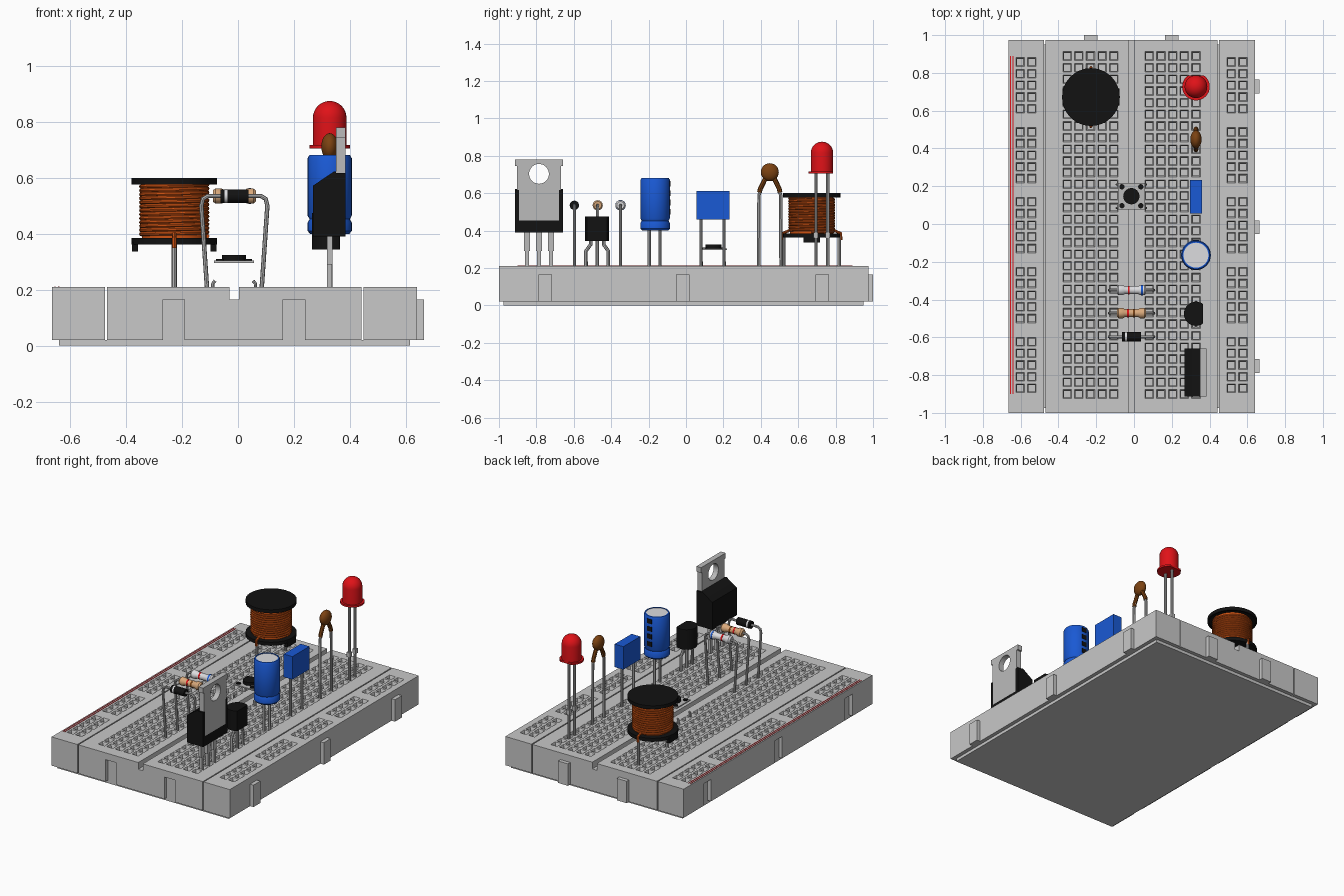
import bpy, bmesh, math
from mathutils import Matrix, Vector

cube = bpy.data.objects.get("Cube")
if cube:
    bpy.data.objects.remove(cube, do_unlink=True)


def material(name, r, g, b):
    m = bpy.data.materials.new(name)
    m.use_nodes = True
    m.diffuse_color = (r, g, b, 1)
    m.node_tree.nodes["Principled BSDF"].inputs["Base Color"].default_value = (r, g, b, 1)
    return m


GREY = material("board_grey", .58, .58, .58)
METAL = material("metal_grey", .5, .5, .5)
BLACK = material("black", .006, .006, .006)
ORANGE = material("copper_orange", .62, .085, .006)
RED = material("red", .74, .006, .009)
BLUE = material("blue", .01, .1, .66)
BROWN = material("brown", .2, .055, .006)
TAN = material("tan", .7, .4, .2)
WHITE = material("white", .72, .72, .74)
made = []


def finish(name, bm, mat):
    bmesh.ops.recalc_face_normals(bm, faces=bm.faces)
    me = bpy.data.meshes.new(name)
    bm.to_mesh(me)
    bm.free()
    me.materials.append(mat)
    ob = bpy.data.objects.new(name, me)
    bpy.context.collection.objects.link(ob)
    made.append(ob)
    return ob


def prism(name, mat, pts, axis, a, b):
    """Outline in (x, z) pushed along y, or in (y, z) pushed along x."""
    place = (lambda u, v: (u, a, v)) if axis == "y" else (lambda u, v: (a, u, v))
    bm = bmesh.new()
    face = bm.faces.new([bm.verts.new(place(u, v)) for u, v in pts])
    ext = bmesh.ops.extrude_face_region(bm, geom=[face], use_keep_orig=True)
    move = Vector((0, b - a, 0) if axis == "y" else (b - a, 0, 0))
    bmesh.ops.translate(bm, vec=move, verts=[g for g in ext["geom"] if isinstance(g, bmesh.types.BMVert)])
    return finish(name, bm, mat)


def box(name, mat, x0, x1, y0, y1, z0, z1):
    return prism(name, mat, [(x0, z0), (x1, z0), (x1, z1), (x0, z1)], "y", y0, y1)


def lathe(name, mat, profile, loc, along_x=False, flat=None):
    """Spin (radius, height) points; flat = (axis, limit) shaves one side."""
    bm = bmesh.new()
    vs = [bm.verts.new((r, 0, h)) for r, h in profile]
    es = [bm.edges.new(p) for p in zip(vs, vs[1:])]
    bmesh.ops.spin(bm, geom=vs + es, cent=(0, 0, 0), axis=(0, 0, 1), angle=math.tau, steps=32)
    bmesh.ops.remove_doubles(bm, verts=bm.verts, dist=1e-5)
    if flat:
        for v in bm.verts:
            v.co[flat[0]] = min(v.co[flat[0]], flat[1])
    if along_x:
        bm.transform(Matrix.Rotation(math.pi / 2, 4, "Y"))
    bm.transform(Matrix.Translation(loc))
    return finish(name, bm, mat)


def drum(name, mat, r, h0, h1, loc, along_x=False, flat=None):
    return lathe(name, mat, [(0, h0), (r, h0), (r, h1), (0, h1)], loc, along_x, flat)


def tube(name, mat, pts, r):
    cu = bpy.data.curves.new(name, "CURVE")
    cu.dimensions = "3D"
    cu.bevel_depth, cu.bevel_resolution, cu.use_fill_caps = r, 2, True
    sp = cu.splines.new("POLY")
    sp.points.add(len(pts) - 1)
    for p, co in zip(sp.points, pts):
        p.co = (*co, 1)
    cu.materials.append(mat)
    ob = bpy.data.objects.new(name, cu)
    bpy.context.collection.objects.link(ob)
    bpy.ops.object.select_all(action="DESELECT")
    ob.select_set(True)
    bpy.context.view_layer.objects.active = ob
    bpy.ops.object.convert(target="MESH")
    made.append(bpy.context.view_layer.objects.active)


def cut(ob, cutter):
    cutter.hide_render = True
    mod = ob.modifiers.new("cut", "BOOLEAN")
    mod.operation, mod.solver, mod.object = "DIFFERENCE", "EXACT", cutter
    bpy.context.view_layer.objects.active = ob
    bpy.ops.object.modifier_apply(modifier=mod.name)
    made.remove(cutter)
    bpy.data.objects.remove(cutter, do_unlink=True)


# Board: panels with a grid of funnel-shaped square holes
PITCH, FRONT, BACK, LEFT, RIGHT = .0617, -1, .975, -.665, .64
LOW, NOTCH, TOP = .02, .165, .21
rows = [-.9 + PITCH * i for i in range(30)]
rail_rows = [-.87 + PITCH * (6 * g + i) for g in range(5) for i in range(5)]


def panel(name, x0, x1, cols, lines):
    xs = [x0] + [c + s for c in cols for s in (-.023, .023)] + [x1]
    ys = [FRONT] + [c + s for c in lines for s in (-.023, .023)] + [BACK]
    bm = bmesh.new()
    grid = [[bm.verts.new((x, y, TOP)) for y in ys] for x in xs]
    holes = []
    for i in range(len(xs) - 1):
        for j in range(len(ys) - 1):
            f = bm.faces.new((grid[i][j], grid[i + 1][j], grid[i + 1][j + 1], grid[i][j + 1]))
            if i % 2 and j % 2:
                holes.append(f)
    ext = bmesh.ops.extrude_edge_only(bm, edges=[e for e in bm.edges if e.is_boundary])
    for v in ext["geom"]:
        if isinstance(v, bmesh.types.BMVert):
            v.co.z = LOW
    bmesh.ops.edgeloop_fill(bm, edges=[e for e in bm.edges if e.is_boundary])
    bmesh.ops.recalc_face_normals(bm, faces=bm.faces)
    bmesh.ops.inset_individual(bm, faces=holes, thickness=.009, depth=-.015)
    bmesh.ops.inset_individual(bm, faces=holes, thickness=0, depth=-.08)
    return finish(name, bm, GREY)


def columns(first, n):
    return [first + PITCH * i for i in range(n)]


left_rail = panel("left_rail", LEFT, -.476, columns(-.603, 2), rail_rows)
left_half = panel("left_half", -.469, -.03, columns(-.354, 5), rows)
right_half = panel("right_half", .003, .442, columns(.081, 5), rows)
panel("right_rail", .449, RIGHT, columns(.515, 2), rail_rows)
box("centre_channel", GREY, -.03, .003, FRONT, BACK, LOW, NOTCH)
box("base_plate", GREY, -.64, .615, -.975, .95, 0, LOW)

# Interlocking tabs and matching notches
for half, x in ((left_half, -.23), (right_half, .2)):
    cut(half, box("notch", GREY, x - .039, x + .039, FRONT - .1, FRONT + .025, 0, NOTCH))
    box("back_tab", GREY, x - .036, x + .036, BACK, BACK + .025, LOW, NOTCH)
for y in (-.752, -.017, .728):
    cut(left_rail, box("notch", GREY, LEFT - .1, LEFT + .025, y - .039, y + .039, 0, NOTCH))
    box("side_tab", GREY, RIGHT, RIGHT + .025, y - .036, y + .036, LOW, NOTCH)
for x in (-.654, -.641):
    box("rail_line", RED, x - .002, x + .002, -.9, .89, TOP, TOP + .002)

CX, PIN = .328, .15  # column of upright parts, depth of pins


def legs(name, ys, top, r=.009, x=CX):
    for y in ys:
        tube(name, METAL, [(x, y, PIN), (x, y, top)], r)


# Light
dome = [(0, .705)] + [(.06, .705)] + [
    (.06 * math.cos(a), .815 + .06 * math.sin(a)) for a in (math.pi / 16 * i for i in range(9))]
lathe("light_dome", RED, dome, (CX, .727, 0))
drum("light_flange", RED, .073, .705, .717, (CX, .727, 0), flat=(1, .06))
legs("light_leg", (.695, .757), .71)
for y in (.695, .757):
    box("light_leg_collar", METAL, CX - .012, CX + .012, y - .012, y + .012, .36, .39)

# Ceramic disc capacitor
lens = [(.048 * math.sin(a), -.03 * math.cos(a)) for a in (math.pi / 12 * i for i in range(13))]
lathe("disc_capacitor", BROWN, lens, (CX, .448, .712), along_x=True)
for s in (-1, 1):
    tube("disc_capacitor_shoulder", BROWN,
         [(CX, .448 + s * u, z) for u, z in ((.018, .69), (.035, .655), (.05, .625), (.055, .605))], .013)
    tube("disc_capacitor_leg", METAL,
         [(CX, .448 + s * u, z) for u, z in ((.04, .64), (.058, .59), (.06, PIN))], .009)

# Film capacitor
box("film_capacitor", BLUE, .296, .36, .055, .232, .46, .612)
legs("film_capacitor_leg", (.08, .203), .47)

# Electrolytic capacitor
can = [(0, .4), (.07, .4), (.079, .41), (.079, .44), (.072, .452), (.079, .465), (.079, .67),
       (.073, .681), (.066, .681), (.066, .675), (0, .675)]
lathe("can_capacitor", BLUE, can, (CX, -.165, 0))
drum("can_top", WHITE, .066, .674, .678, (CX, -.165, 0))
for i in range(4):
    z = .485 + .05 * i
    box("can_stripe", BLACK, CX - .017, CX + .017, -.09, -.084, z, z + .03)
legs("can_leg", (-.196, -.139), .41)

# Small transistor
drum("transistor_body", BLACK, .064, .343, .475, (CX, -.475, 0), flat=(0, .037))
for s in (-1, 0, 1):
    tube("transistor_leg", METAL, [(CX, -.475 + s * u, z) for u, z in
                                   ((.035, .35), (.035, .325), (.06, .29), (.06, PIN))], .01)

# Power regulator
RY = -.786
prism("regulator_body", BLACK, [(.268, .39), (.35, .39), (.35, .622), (.342, .622), (.268, .572)],
      "y", RY - .128, RY + .128)
box("regulator_foot", BLACK, .35, .385, RY - .128, RY + .128, .39, .455)
for s in (-1, 1):
    box("regulator_rim", BLACK, .35, .385, *sorted((RY + s * .108, RY + s * .128)), .455, .618)
tab = [(-.108, .455), (.108, .455), (.108, .618), (.117, .618), (.117, .745), (.128, .745), (.128, .78)]
tab += [(-u, v) for u, v in reversed(tab[2:])]
plate = prism("regulator_tab", METAL, [(RY + u, v) for u, v in tab], "x", .35, .385)
cut(plate, drum("hole", METAL, .053, -.1, .1, (.37, RY, .703), along_x=True))
for y in (RY - .064, RY, RY + .064):
    box("regulator_leg", METAL, CX - .01, CX + .01, y - .017, y + .017, .29, .4)
    box("regulator_pin", METAL, CX - .009, CX + .009, y - .01, y + .01, PIN, .29)

# Push button
BX, BY = -.014, .147
box("button_plate", METAL, BX - .071, BX + .071, BY - .071, BY + .071, .296, .304)
drum("button_cap", BLACK, .043, .304, .325, (BX, BY, 0))
for sx in (-1, 1):
    for sy in (-1, 1):
        drum("button_rivet", BLACK, .014, .3, .309, (BX + sx * .05, BY + sy * .05, 0))
        tube("button_leg", METAL, [(BX + sx * u, BY + sy * .062, z) for u, z in
                                   ((.068, .232), (.076, .222), (.078, PIN))], .006)

# Axial parts: two resistors and a diode
AX, AZ = -.013, .535
barrel = [(0, -.077), (.02, -.077), (.027, -.068), (.027, -.045), (.021, -.036)]
barrel += [(r, -h) for r, h in reversed(barrel)]
half_wire = [(0, AZ), (.095, AZ), (.112, .525), (.118, .5), (.094, PIN)]
for y in (-.35, -.472, -.597):
    path = [(-u, z) for u, z in reversed(half_wire)] + half_wire[1:]
    tube("axial_wire", METAL, [(AX + u, y, z) for u, z in path], .008)
lathe("white_resistor", WHITE, barrel, (AX, -.35, AZ), along_x=True)
lathe("tan_resistor", TAN, barrel, (AX, -.472, AZ), along_x=True)
drum("diode_body", BLACK, .024, -.05, .05, (AX, -.597, AZ), along_x=True)
for name, mat, y, h, r in (("diode_band", WHITE, -.597, -.03, .025),
                           ("red_band", RED, -.35, -.015, .022), ("blue_band", BLUE, -.35, .055, .028),
                           ("red_band", RED, -.472, -.018, .022), ("brown_band", BROWN, -.472, .012, .022)):
    drum(name, mat, r, h - .005, h + .005, (AX, y, AZ), along_x=True)

# Wound inductor
IX, IY = -.228, .672
lathe("inductor_top", BLACK, [(0, .6), (.153, .6), (.153, .577), (.142, .577), (.142, .582), (0, .582)], (IX, IY, 0))
drum("inductor_bottom", BLACK, .153, .362, .385, (IX, IY, 0))
drum("inductor_core", ORANGE, .116, .38, .585, (IX, IY, 0))
TURNS, STEPS = 13, 28
coil = [(IX + .118 * math.cos(a), IY + .118 * math.sin(a), .392 + .184 * a / (math.tau * TURNS))
        for a in (math.tau * i / STEPS for i in range(TURNS * STEPS + 1))]
tube("inductor_winding", ORANGE, coil, .0078)
for s in (-1, 1):
    box("inductor_foot", BLACK, *sorted((IX + s * .13, IX + s * .151)), IY - .045, IY + .045, .337, .37)
    legs("inductor_leg", (IY + s * .148,), .37, x=IX)
    tube("winding_tail", ORANGE, [(IX, IY + s * .12, .4), (IX, IY + s * .156, .385), (IX, IY + s * .156, .35)], .008)

bpy.ops.object.select_all(action="DESELECT")
for ob in made:
    ob.select_set(True)
bpy.context.view_layer.objects.active = made[0]
bpy.ops.object.shade_smooth_by_angle(angle=math.radians(35))
